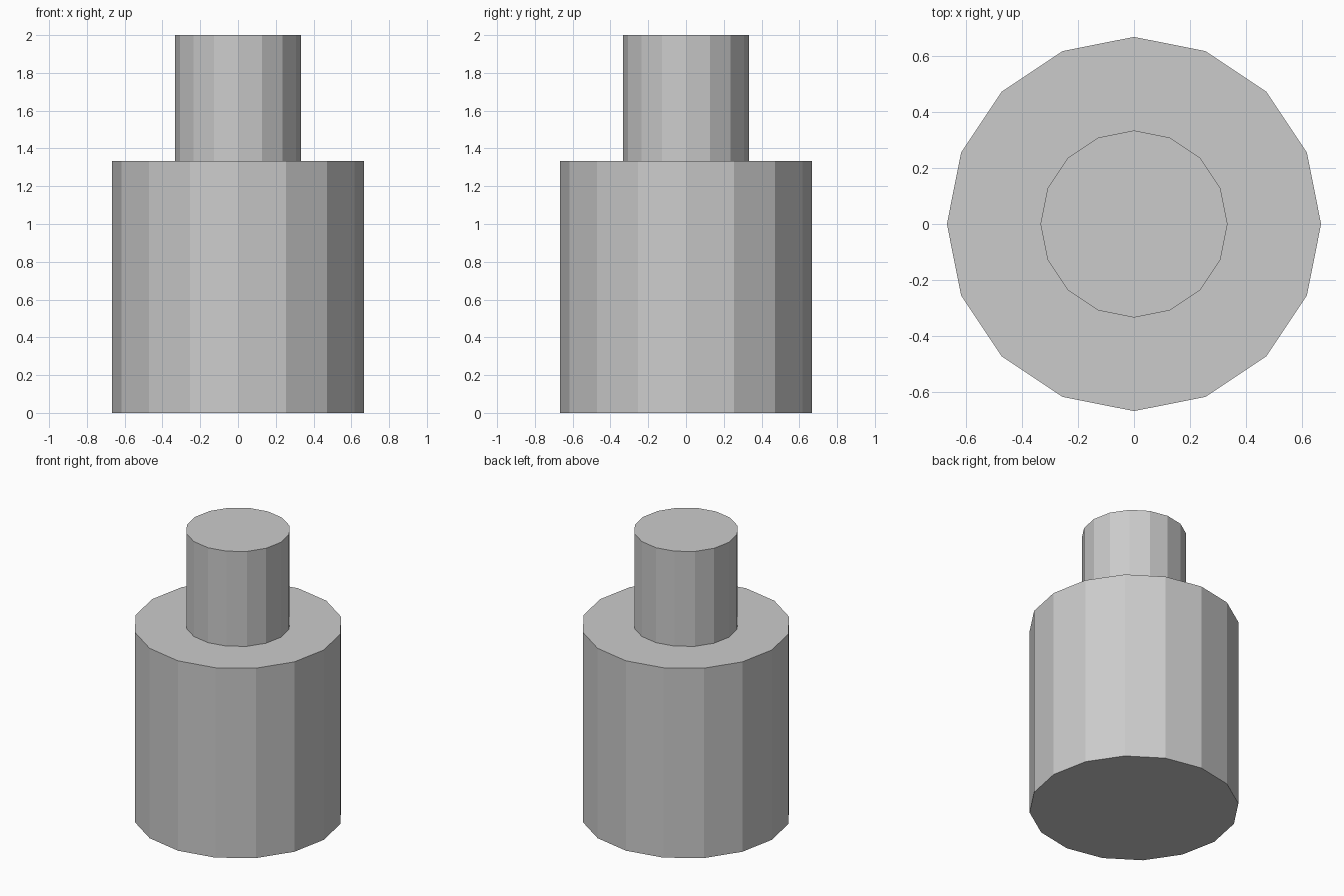
import bpy
import bmesh
from mathutils import Vector

if "Cube" in bpy.data.objects:
    bpy.data.objects.remove(bpy.data.objects["Cube"])

SIDES = 16
BODY_R, NECK_R = 2 / 3, 1 / 3
BODY_H, TOTAL_H = 4 / 3, 2.0

bm = bmesh.new()


def extrude_cap(face, scale=1.0, rise=0.0):
    """Extrude a cap face, then scale it about the z axis and raise it."""
    cap = bmesh.ops.extrude_discrete_faces(bm, faces=[face])["faces"][0]
    for v in cap.verts:
        v.co = Vector((v.co.x * scale, v.co.y * scale, v.co.z + rise))
    return cap


# Wide body: closed 16-sided cylinder standing on the ground
bmesh.ops.create_cone(bm, cap_ends=True, segments=SIDES,
                      radius1=BODY_R, radius2=BODY_R, depth=BODY_H)
bmesh.ops.translate(bm, verts=bm.verts, vec=(0, 0, BODY_H / 2))
top = max(bm.faces, key=lambda f: f.calc_center_median().z)

# Flat shoulder stepping in, then the narrow neck
shoulder = extrude_cap(top, scale=NECK_R / BODY_R)
extrude_cap(shoulder, rise=TOTAL_H - BODY_H)

bmesh.ops.recalc_face_normals(bm, faces=bm.faces)
mesh = bpy.data.meshes.new("stepped_cylinder")
bm.to_mesh(mesh)
bm.free()
bpy.context.collection.objects.link(bpy.data.objects.new("stepped_cylinder", mesh))
